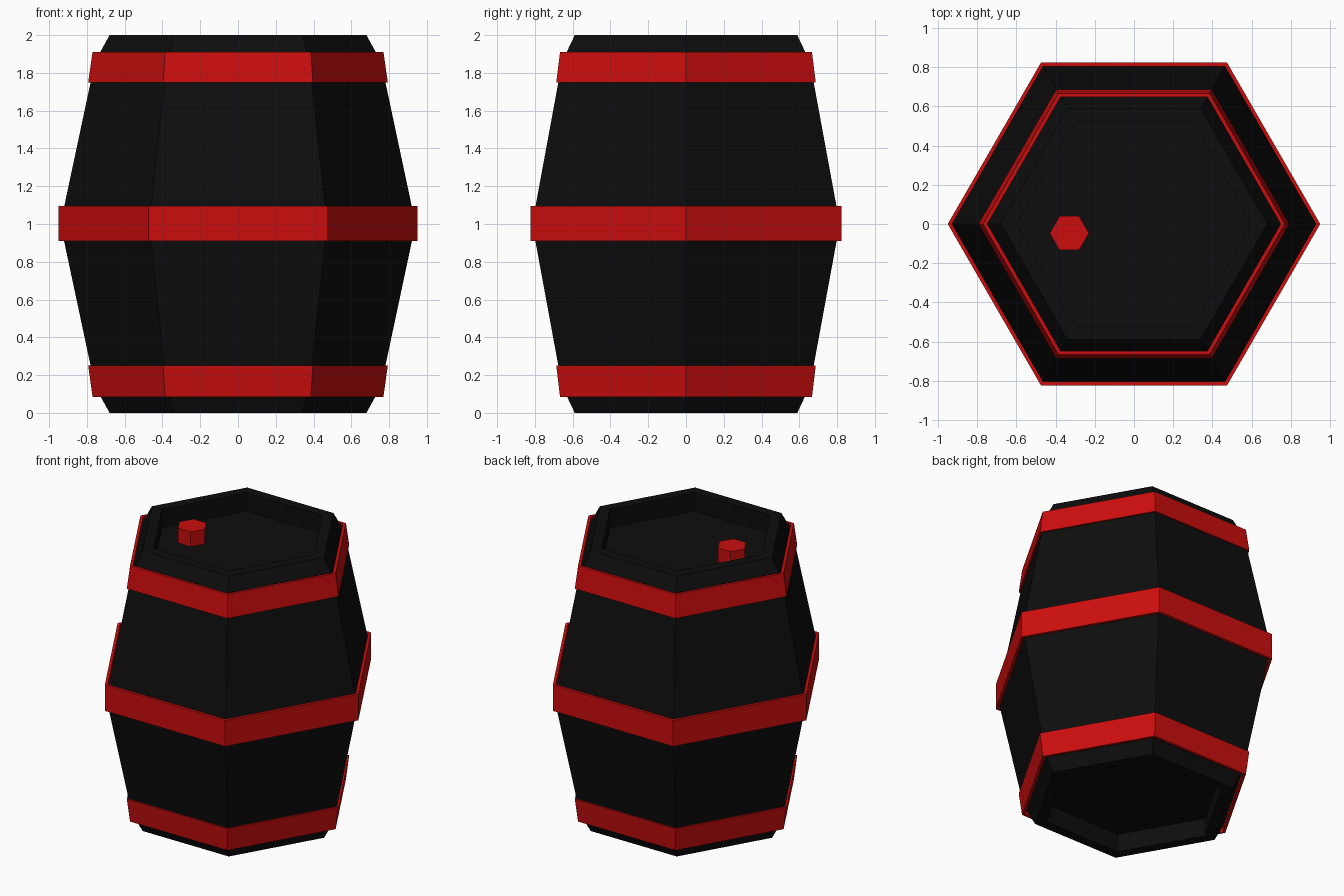
import bpy, bmesh
from math import cos, sin, pi

if "Cube" in bpy.data.objects:
    bpy.data.objects.remove(bpy.data.objects["Cube"])

SIDES = 6


def material(name, color):
    m = bpy.data.materials.new(name)
    m.diffuse_color = color
    m.use_nodes = True
    m.node_tree.nodes["Principled BSDF"].inputs["Base Color"].default_value = m.diffuse_color
    return m


black = material("black_paint", (0.004, 0.004, 0.004, 1))
red = material("red_paint", (0.6, 0.004, 0.004, 1))


def lathe(name, profile, mat, closed=False, center=(0, 0)):
    """Six-sided lathe of (radius, z) points; capped ends unless closed in a loop."""
    bm = bmesh.new()
    rings = [[bm.verts.new((r * cos(2 * pi * i / SIDES), r * sin(2 * pi * i / SIDES), z))
              for i in range(SIDES)] for r, z in profile]
    pairs = list(zip(rings, rings[1:]))
    if closed:
        pairs.append((rings[-1], rings[0]))
    else:
        bm.faces.new(rings[0])
        bm.faces.new(rings[-1])
    for a, b in pairs:
        for i in range(SIDES):
            j = (i + 1) % SIDES
            bm.faces.new((a[i], a[j], b[j], b[i]))
    bmesh.ops.recalc_face_normals(bm, faces=bm.faces)
    mesh = bpy.data.meshes.new(name)
    bm.to_mesh(mesh)
    bm.free()
    mesh.materials.append(mat)
    ob = bpy.data.objects.new(name, mesh)
    ob.location = (center[0], center[1], 0)
    bpy.context.collection.objects.link(ob)
    return ob


def hoop(name, r0, z0, r1, z1, t=0.022):
    return lathe(name, [(r0, z0), (r1, z1), (r1 - t, z1), (r0 - t, z0)], red, closed=True)


# Barrel body with recessed ends, lower half mirrored to the top
half = [(0.60, 0.13), (0.60, 0), (0.68, 0), (0.757, 0.14)]
lathe("barrel_body", half + [(0.94, 1.0)] + [(r, 2 - z) for r, z in reversed(half)], black)

# Hoops
hoop("bottom_hoop", 0.77, 0.085, 0.793, 0.25)
hoop("middle_hoop", 0.95, 0.91, 0.95, 1.095)
hoop("top_hoop", 0.793, 1.75, 0.77, 1.91)

# Bung in the lid
lathe("bung", [(0.1, 1.86), (0.1, 1.975)], red, center=(-0.33, -0.047))
